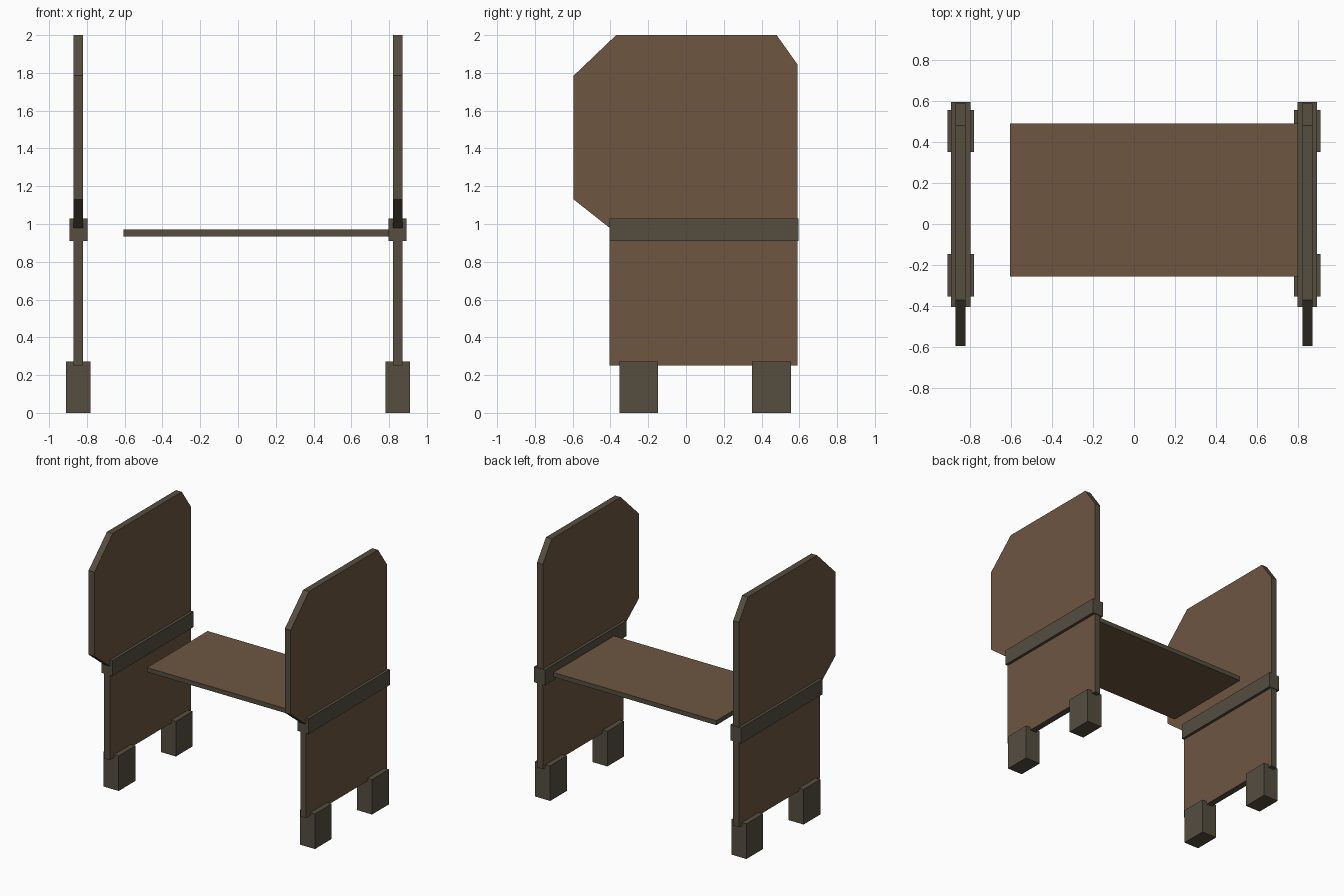
import bpy, bmesh

if "Cube" in bpy.data.objects:
    bpy.data.objects.remove(bpy.data.objects["Cube"])


def material(name, rgb):
    m = bpy.data.materials.new(name)
    m.diffuse_color = (*rgb, 1)
    m.use_nodes = True
    m.node_tree.nodes["Principled BSDF"].inputs["Base Color"].default_value = m.diffuse_color
    return m


BROWN = material("brown wood", (0.155, 0.092, 0.053))
GREY = material("grey brown trim", (0.092, 0.075, 0.051))


def finish(name, bm, mats, face_axis=None):
    """Make the object; faces along face_axis get the first colour, the rest the second."""
    bmesh.ops.recalc_face_normals(bm, faces=bm.faces)
    if face_axis is not None:
        for f in bm.faces:
            f.material_index = 0 if abs(f.normal[face_axis]) > 0.9 else 1
    me = bpy.data.meshes.new(name)
    bm.to_mesh(me)
    bm.free()
    for m in mats:
        me.materials.append(m)
    ob = bpy.data.objects.new(name, me)
    bpy.context.collection.objects.link(ob)
    return ob


def box(name, lo, hi, mats, face_axis=None):
    bm = bmesh.new()
    bmesh.ops.create_cube(bm, size=1)
    for v in bm.verts:
        v.co = [lo[i] + (v.co[i] + 0.5) * (hi[i] - lo[i]) for i in range(3)]
    return finish(name, bm, mats, face_axis)


# Side panel outline (y, z)
OUTLINE = [(-0.405, 0.25), (0.59, 0.25), (0.59, 1.845), (0.48, 2.0),
           (-0.37, 2.0), (-0.595, 1.785), (-0.595, 1.13), (-0.405, 0.98)]


def panel(name, x0, x1):
    bm = bmesh.new()
    face = bm.faces.new([bm.verts.new((x0, y, z)) for y, z in OUTLINE])
    ext = bmesh.ops.extrude_face_region(bm, geom=[face], use_keep_orig=True)
    verts = [g for g in ext["geom"] if isinstance(g, bmesh.types.BMVert)]
    bmesh.ops.translate(bm, verts=verts, vec=(x1 - x0, 0, 0))
    return finish(name, bm, [BROWN, GREY], 0)


# Two ends: panel, rail around it and two feet
for side, cx in (("left", -0.845), ("right", 0.845)):
    panel(side + "_panel", cx - 0.025, cx + 0.025)
    box(side + "_rail", (cx - 0.047, -0.405, 0.91), (cx + 0.047, 0.595, 1.03), [GREY])
    for end, y0, y1 in (("front", -0.353, -0.147), ("back", 0.35, 0.556)):
        box(f"{side}_{end}_foot", (cx - 0.065, y0, 0), (cx + 0.065, y1, 0.273), [GREY])

# Shelf carried by the right end only
box("shelf", (-0.605, -0.255, 0.935), (0.82, 0.49, 0.97), [BROWN, GREY], 2)
